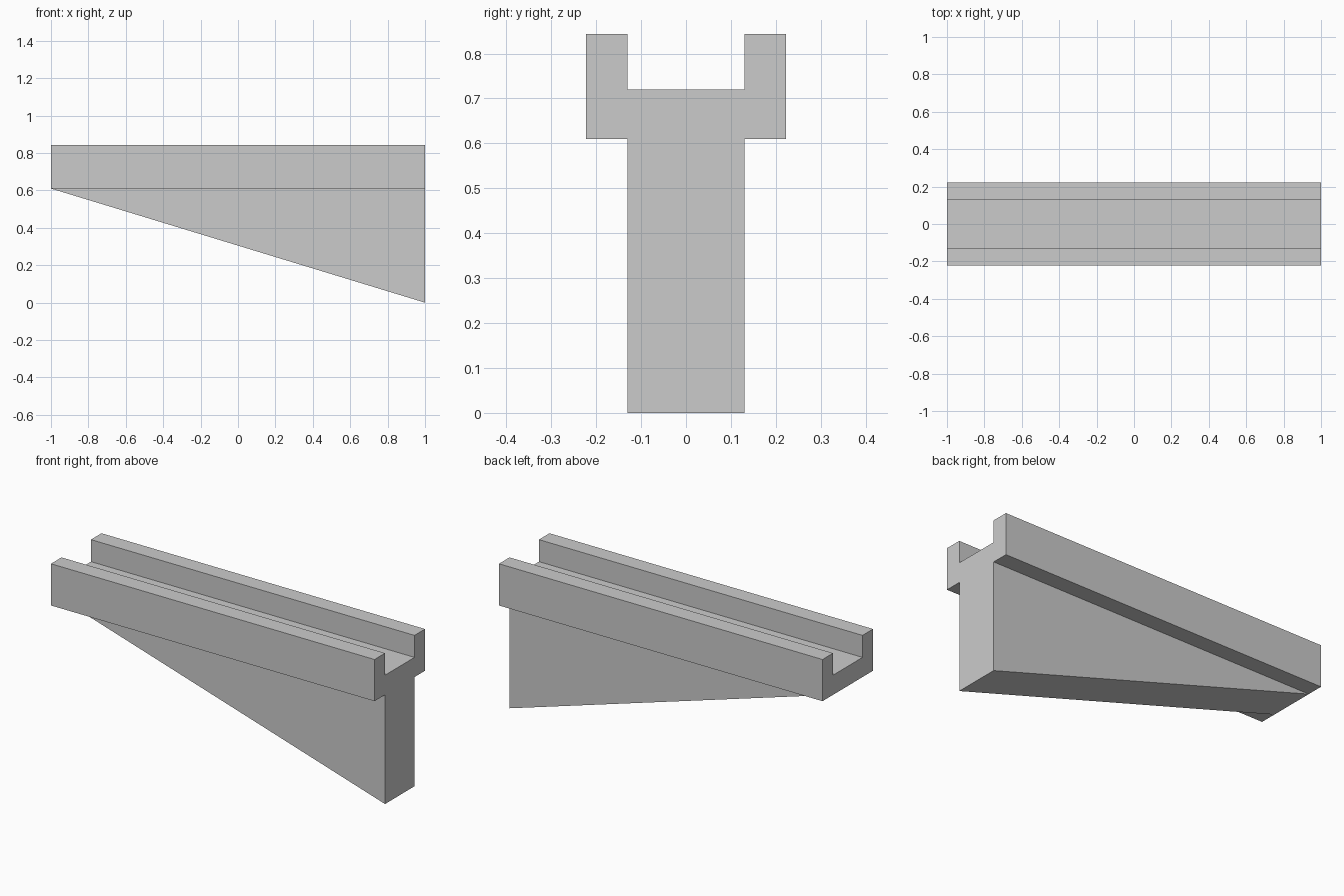
import bpy
import bmesh

# Remove the default cube
default = bpy.data.objects.get("Cube")
if default:
    bpy.data.objects.remove(default, do_unlink=True)

# Plain grey material
grey = bpy.data.materials.new("plain grey")
grey.use_nodes = True
colour = (0.6, 0.6, 0.6, 1.0)
grey.diffuse_color = colour
grey.node_tree.nodes["Principled BSDF"].inputs["Base Color"].default_value = colour

LENGTH = 2.0
INNER, OUTER = 0.13, 0.223                 # half widths of stem/channel and rails
LEDGE, FLOOR, TOP = 0.61, 0.72, 0.843      # rail underside, channel floor, rail top

# Half of the cross-section, mirrored into a full outline
half = [(INNER, 0), (INNER, LEDGE), (OUTER, LEDGE),
        (OUTER, TOP), (INNER, TOP), (INNER, FLOOR)]
outline = half + [(-y, z) for y, z in reversed(half)]

# Extrude the outline along the length
bm = bmesh.new()
cap = bm.faces.new([bm.verts.new((-LENGTH / 2, y, z)) for y, z in outline])
end = bmesh.ops.extrude_face_region(bm, geom=[cap], use_keep_orig=True)
moved = [g for g in end["geom"] if isinstance(g, bmesh.types.BMVert)]
bmesh.ops.translate(bm, verts=moved, vec=(LENGTH, 0, 0))

# Taper the stem: its foot rises to the ledge at the narrow end
for v in bm.verts:
    if v.co.x < 0 and v.co.z < LEDGE / 2:
        v.co.z = LEDGE
bmesh.ops.remove_doubles(bm, verts=bm.verts[:], dist=0.0001)
bmesh.ops.recalc_face_normals(bm, faces=bm.faces[:])

mesh = bpy.data.meshes.new("channel_bracket")
bm.to_mesh(mesh)
bm.free()
mesh.materials.append(grey)
bracket = bpy.data.objects.new("channel_bracket", mesh)
bpy.context.collection.objects.link(bracket)
